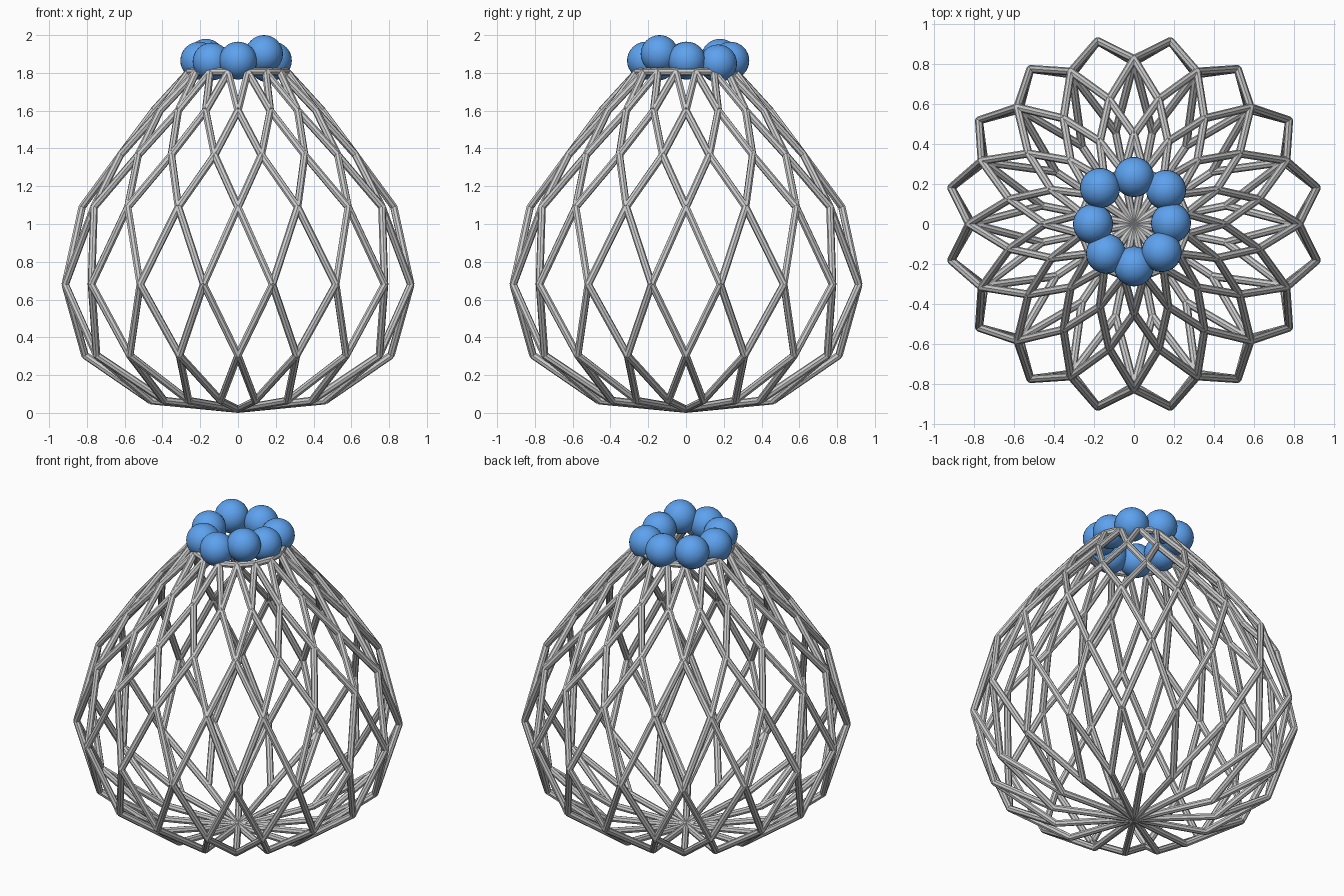
import bpy, bmesh
from math import sin, cos, pi
from mathutils import Vector, Matrix

if "Cube" in bpy.data.objects:
    bpy.data.objects.remove(bpy.data.objects["Cube"])

N = 16          # lattice columns
R = 0.02        # strut radius

# (radius, height, half-step offset) of each ring of lattice joints
rings = [(0.47, 0.065, 1), (0.81, 0.305, 0), (0.933, 0.68, 1), (0.825, 1.09, 0),
         (0.635, 1.365, 1), (0.447, 1.60, 0), (0.265, 1.805, 1)]


def joint(level, i):
    r, z, off = rings[level]
    a = 2 * pi * (i + off / 2) / N
    return Vector((r * cos(a), r * sin(a), z))


def strut(bm, a, b):
    d = b - a
    m = Matrix.Translation((a + b) / 2) @ d.to_track_quat('Z', 'Y').to_matrix().to_4x4()
    bmesh.ops.create_cone(bm, cap_ends=True, segments=8, radius1=R, radius2=R,
                          depth=d.length, matrix=m)


def finish(bm, name):
    me = bpy.data.meshes.new(name)
    bm.to_mesh(me)
    bm.free()
    ob = bpy.data.objects.new(name, me)
    bpy.context.collection.objects.link(ob)
    bpy.ops.object.select_all(action='DESELECT')
    ob.select_set(True)
    bpy.context.view_layer.objects.active = ob
    bpy.ops.object.shade_smooth_by_angle()
    return ob


# Diamond lattice cage
bm = bmesh.new()
base = Vector((0, 0, R))
for i in range(N):
    strut(bm, base, joint(0, i))
    for k in range(len(rings) - 1):
        # each joint connects to its two staggered neighbours above
        step = 1 if rings[k][2] else -1
        strut(bm, joint(k, i), joint(k + 1, i))
        strut(bm, joint(k, i), joint(k + 1, i + step))
    strut(bm, joint(-1, i), joint(-1, i + 1))      # top rim
    for k in range(len(rings)):                     # rounded joints
        bmesh.ops.create_icosphere(bm, subdivisions=1, radius=R,
                                   matrix=Matrix.Translation(joint(k, i)))
finish(bm, "lattice_cage")

# Ring of beads around the mouth
blue = bpy.data.materials.new("bead_blue")
blue.diffuse_color = (0.11, 0.36, 0.86, 1)
blue.use_nodes = True
blue.node_tree.nodes["Principled BSDF"].inputs["Base Color"].default_value = blue.diffuse_color
beads = [(0.185, 0.005, 1.865), (0.16, 0.17, 1.85), (0, 0.235, 1.865), (-0.17, 0.18, 1.88),
         (-0.205, 0, 1.865), (-0.14, -0.148, 1.86), (0, -0.212, 1.865), (0.138, -0.14, 1.90)]
for n, p in enumerate(beads):
    bm = bmesh.new()
    bmesh.ops.create_uvsphere(bm, u_segments=32, v_segments=16, radius=0.1,
                              matrix=Matrix.Translation(p))
    finish(bm, f"bead_{n + 1}").data.materials.append(blue)
